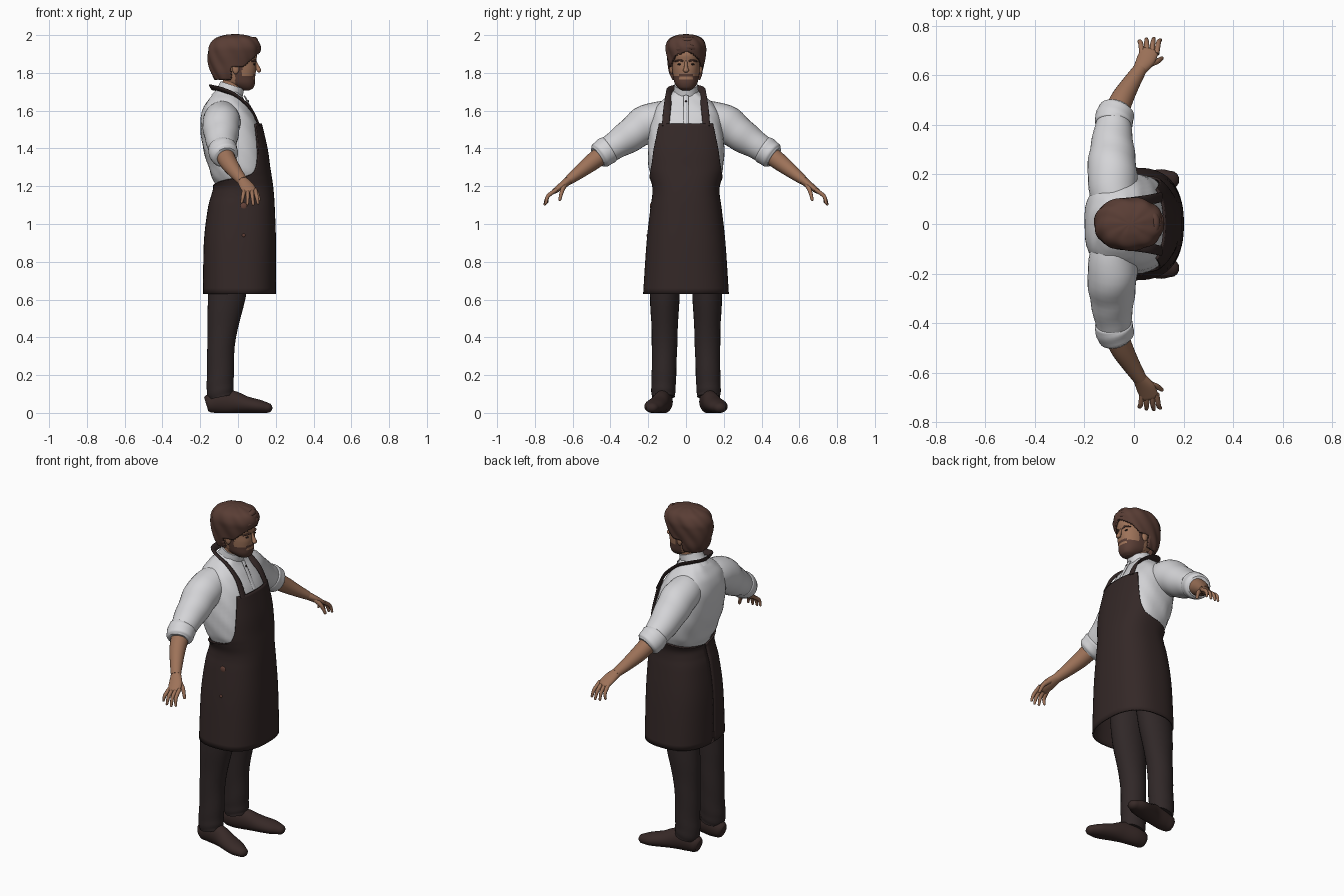
import bpy, bmesh
from math import sin, cos, pi
from mathutils import Vector

cube = bpy.data.objects.get("Cube")
if cube:
    bpy.data.objects.remove(cube)


def material(name, r, g, b):
    m = bpy.data.materials.new(name)
    m.use_nodes = True
    m.diffuse_color = (r, g, b, 1)
    bsdf = m.node_tree.nodes["Principled BSDF"]
    bsdf.inputs["Base Color"].default_value = (r, g, b, 1)
    bsdf.inputs["Roughness"].default_value = 0.8
    return m


SHIRT = material("white cloth", .66, .66, .68)
SKIN = material("skin", .34, .17, .10)
HAIR = material("brown hair", .10, .047, .035)
APRON = material("dark brown apron", .034, .021, .02)
TROUSERS = material("dark trousers", .03, .021, .021)
SHOES = material("shoe leather", .038, .022, .02)
BUTTON = material("brown button", .13, .055, .04)
EYE = material("dark eye", .02, .012, .01)


def smooth_keys(keys, steps):
    """Catmull-Rom interpolation of tuples."""
    out = []
    last = len(keys) - 1
    for i in range(last):
        a, b, c, d = keys[max(i - 1, 0)], keys[i], keys[i + 1], keys[min(i + 2, last)]
        for k in range(steps):
            t = k / steps
            out.append([q + .5 * t * ((r - p) + t * ((2*p - 5*q + 4*r - s) + t * (3*(q - r) + s - p)))
                        for p, q, r, s in zip(a, b, c, d)])
    return out + [list(keys[-1])]


def skin_rings(name, rings, mats, closed=True, caps=True, keep=None, paint=None, thick=0):
    """Join rows of points into a smooth surface."""
    bm = bmesh.new()
    rows = [[bm.verts.new(p) for p in ring] for ring in rings]
    n = len(rows[0])
    for lo, hi in zip(rows, rows[1:]):
        for j in range(n if closed else n - 1):
            k = (j + 1) % n
            bm.faces.new((lo[j], lo[k], hi[k], hi[j]))
    if caps:
        bm.faces.new(rows[0][::-1])
        bm.faces.new(rows[-1])
    bmesh.ops.recalc_face_normals(bm, faces=bm.faces[:])
    if keep:
        drop = [f for f in bm.faces if not keep(f.calc_center_median())]
        bmesh.ops.delete(bm, geom=drop, context='FACES')
    for f in bm.faces:
        f.smooth = True
        if paint:
            f.material_index = paint(f.calc_center_median())
    mesh = bpy.data.meshes.new(name)
    bm.to_mesh(mesh)
    bm.free()
    for m in mats:
        mesh.materials.append(m)
    ob = bpy.data.objects.new(name, mesh)
    bpy.context.collection.objects.link(ob)
    if thick:
        mod = ob.modifiers.new("thickness", 'SOLIDIFY')
        mod.thickness, mod.offset = thick, 0
    bpy.context.view_layer.objects.active = ob
    bpy.ops.object.select_all(action='DESELECT')
    ob.select_set(True)
    bpy.ops.object.shade_smooth_by_angle(angle=.9)
    return ob


def oval(z, back, front, half, angle, n=2.5):
    """Point on a rounded-square outline; angle zero points forward."""
    c, s = cos(angle), sin(angle)
    bend = lambda v: (1 if v > 0 else -1) * abs(v) ** (2 / n)
    return Vector(((back + front) / 2 + (front - back) / 2 * bend(c), half * bend(s), z))


def stack(name, keys, mats, seg=48, steps=6, n=2.5, ripple=0, **opts):
    """Stack of level outlines: z, back, front, half width."""
    rings = []
    for z, b, f, h in smooth_keys(keys, steps):
        ring = []
        for j in range(seg):
            a = 2 * pi * j / seg
            w = ripple * sin(9 * a + 50 * z)
            ring.append(oval(z, b - w, f + w, h + w, a, n))
        rings.append(ring)
    return skin_rings(name, rings, mats, **opts)


def tube(name, keys, mat, ref=(1, 0, 0), seg=20, steps=5, side=1, dome=False, fold=0, floor=False):
    """Tube along x, y, z with two radii; side=-1 mirrors it."""
    pts = smooth_keys(keys, steps)
    if dome:
        x, y, z, ra, rb = pts[-1]
        d = (Vector(pts[-1][:3]) - Vector(pts[-2][:3])).normalized()
        for ang in (.5, 1.0, 1.4):
            p = Vector((x, y, z)) + d * min(ra, rb) * sin(ang)
            pts.append([*p, ra * cos(ang), rb * cos(ang)])
    rings = []
    for i, (x, y, z, ra, rb) in enumerate(pts):
        t = (Vector(pts[min(i + 1, len(pts) - 1)][:3]) - Vector(pts[max(i - 1, 0)][:3])).normalized()
        u = Vector(ref)
        u = (u - t * u.dot(t)).normalized()
        v = t.cross(u)
        ring = []
        for j in range(seg):
            a = 2 * pi * j / seg
            w = 1 + fold * sin(1.3 * i + 2 * cos(a))
            p = Vector((x, y, z)) + (u * ra * cos(a) + v * rb * sin(a)) * w
            ring.append((p.x, p.y * side, max(p.z, 0) if floor else p.z))
        rings.append(ring)
    return skin_rings(name, rings, [mat])


def ball(name, loc, scale, mat):
    bpy.ops.mesh.primitive_uv_sphere_add(segments=20, ring_count=12, radius=1, location=loc)
    ob = bpy.context.object
    ob.name, ob.scale = name, scale
    ob.data.materials.append(mat)
    bpy.ops.object.shade_smooth()


# Shirt body, collar and placket
stack("shirt", [(1.12, -.10, .15, .15), (1.2, -.115, .16, .16), (1.25, -.14, .158, .182),
                (1.3, -.155, .155, .197), (1.4, -.185, .142, .203), (1.53, -.2, .108, .19),
                (1.61, -.185, .065, .165), (1.66, -.155, .03, .12), (1.69, -.13, .015, .08),
                (1.71, -.11, 0, .06)], [SHIRT], ripple=.0015)
tube("collar", [(-.062, 0, 1.65, .085, .08), (-.045, 0, 1.69, .072, .068), (-.03, 0, 1.735, .066, .062)],
     SHIRT, seg=32)
tube("shirt_placket", [(.033, 0, 1.68, .004, .013), (.07, 0, 1.61, .004, .013), (.108, 0, 1.53, .004, .013)], SHIRT)
ball("shirt_button", (.053, 0, 1.65), (.005, .006, .006), EYE)

# Apron: full skirt below, narrowing to a bib above
apron_keys = [(.63, -.18, .195, .222, pi), (.9, -.176, .196, .204, pi), (1.08, -.155, .19, .184, pi),
              (1.15, -.137, .186, .174, pi), (1.2, -.127, .181, .174, pi), (1.25, -.15, .174, .19, 1.5),
              (1.3, -.165, .166, .203, 1.05), (1.4, -.195, .152, .21, .85), (1.53, -.205, .122, .2, .7)]
rows = [[oval(z, b, f, h, min(a, pi) * (j / 30 - 1)) for j in range(61)]
        for z, b, f, h, a in smooth_keys(apron_keys, 6)]
skin_rings("apron", rows, [APRON], closed=False, caps=False, thick=.01)
ball("apron_upper_button", (.03, -.184, 1.095), (.018, .007, .018), BUTTON)
ball("apron_lower_button", (.03, -.203, .94), (.009, .006, .009), BUTTON)

# Head with painted beard
def beard(c):
    y = abs(c.y)
    jaw = c.x > -.015 and c.z < (1.785 if y > .035 else 1.767)
    moustache = c.x > .06 and y < .037 and 1.778 < c.z < 1.797
    sideburn = -.015 < c.x < .022 and c.z < 1.86
    return int(jaw or moustache or sideburn)


stack("head", [(1.708, .02, .06, .022), (1.72, -.01, .08, .042), (1.745, -.06, .09, .06), (1.78, -.09, .091, .068),
               (1.82, -.11, .096, .073), (1.86, -.13, .095, .076), (1.9, -.14, .1, .08),
               (1.95, -.13, .08, .075), (1.98, -.08, .03, .04)],
      [SKIN, HAIR], seg=96, steps=8, n=2.3, paint=beard)
tube("neck", [(-.06, 0, 1.65, .056, .054), (-.03, 0, 1.73, .056, .054), (-.02, 0, 1.79, .055, .055)], SKIN)
tube("nose", [(.09, 0, 1.862, .007, .007), (.103, 0, 1.83, .01, .011), (.111, 0, 1.814, .016, .012)],
     SKIN, ref=(0, 1, 0), dome=True)

# Hair cap trimmed along the hairline, with a swept fringe
def above_hairline(c):
    if c.x < -.035:
        return c.z > 1.765
    return c.z > 1.83 + max(0, c.x - .02) * .9


stack("hair", [(1.755, -.11, 0, .06), (1.8, -.135, .05, .08), (1.85, -.15, .09, .089), (1.9, -.153, .106, .097),
               (1.94, -.146, .112, .099), (1.975, -.118, .092, .083), (1.993, -.07, .04, .045),
               (1.998, -.03, 0, .01)],
      [HAIR], seg=96, steps=6, n=2.2, ripple=.0025, keep=above_hairline, thick=.014)
for i, lift in enumerate((0, .02, .038)):
    tube(f"fringe_lock_{i + 1}", [(.075 - lift, -.07, 1.915 + lift, .006, .008), (.1 - lift / 2, -.03, 1.93 + lift, .015, .015),
                                  (.1 - lift / 2, .03, 1.935 + lift, .017, .016), (.06 - lift, .08, 1.905 + lift, .006, .008)], HAIR)

# Paired parts; the figure's left is the +y side
for word, s in (("left", 1), ("right", -1)):
    ball(word + "_ear", (-.012, s * .077, 1.822), (.018, .011, .028), SKIN)
    ball(word + "_eye", (.085, s * .033, 1.845), (.006, .013, .005), EYE)
    tube(word + "_eyebrow", [(.094, .014, 1.862, .005, .004), (.092, .035, 1.867, .005, .005),
                             (.074, .06, 1.86, .004, .003)], HAIR, side=s)
    tube(word + "_apron_strap", [(.112, .108, 1.52, .02, .006), (.067, .1, 1.61, .02, .007), (-.01, .09, 1.678, .02, .008),
                                 (-.08, .082, 1.71, .02, .008), (-.128, .05, 1.722, .02, .007),
                                 (-.14, 0, 1.722, .02, .007)], APRON, ref=(-.5, 1, .9), side=s)
    tube(word + "_sleeve", [(-.08, .08, 1.57, .09, .085), (-.088, .2, 1.535, .1, .1), (-.088, .3, 1.465, .09, .087),
                            (-.083, .4, 1.4, .072, .07), (-.074, .455, 1.363, .064, .064)],
         SHIRT, seg=28, side=s, fold=.018)
    tube(word + "_rolled_cuff", [(-.084, .4, 1.402, .068, .066), (-.082, .412, 1.394, .077, .074),
                                 (-.073, .452, 1.365, .074, .071), (-.068, .468, 1.354, .06, .058)],
         SHIRT, seg=28, side=s, fold=.015)
    tube(word + "_forearm", [(-.08, .42, 1.385, .05, .05), (-.05, .5, 1.325, .046, .045),
                             (-.01, .57, 1.27, .036, .034), (.025, .625, 1.228, .028, .024)], SKIN, side=s)
    tube(word + "_palm", [(.02, .617, 1.234, .027, .023), (.047, .66, 1.2, .038, .019),
                          (.062, .695, 1.175, .037, .014)], SKIN, side=s, dome=True)
    for finger, base, tip, drop in (("little", .033, .02, .012), ("ring", .052, .05, .002),
                                    ("middle", .072, .08, 0), ("index", .091, .106, .006)):
        tube(f"{word}_{finger}_finger", [(base, .685, 1.182, .011, .011), ((base + tip) / 2, .73, 1.148, .01, .01),
                                         (tip, .748 - drop, 1.104 + drop, .007, .007)],
             SKIN, seg=12, side=s, dome=True)
    tube(word + "_thumb", [(.055, .64, 1.21, .013, .014), (.093, .656, 1.175, .011, .012),
                           (.112, .668, 1.13, .008, .008)], SKIN, ref=(0, 1, 0), seg=12, side=s, dome=True)
    tube(word + "_trouser_leg", [(-.03, .1, .95, .12, .09), (-.06, .112, .62, .1, .078), (-.087, .113, .4, .075, .068),
                                 (-.093, .117, .2, .071, .065), (-.095, .12, .12, .071, .064),
                                 (-.09, .12, .085, .066, .06)], TROUSERS, seg=28, side=s, fold=.012)
    tube(word + "_shoe", [(-.168, .115, .045, .028, .038), (-.15, .115, .05, .04, .05), (-.1, .116, .06, .046, .062),
                          (-.03, .128, .058, .046, .06), (.04, .148, .044, .053, .045),
                          (.11, .17, .034, .052, .036), (.155, .18, .027, .034, .027)],
         SHOES, ref=(0, 1, 0), seg=28, side=s, dome=True, floor=True)
